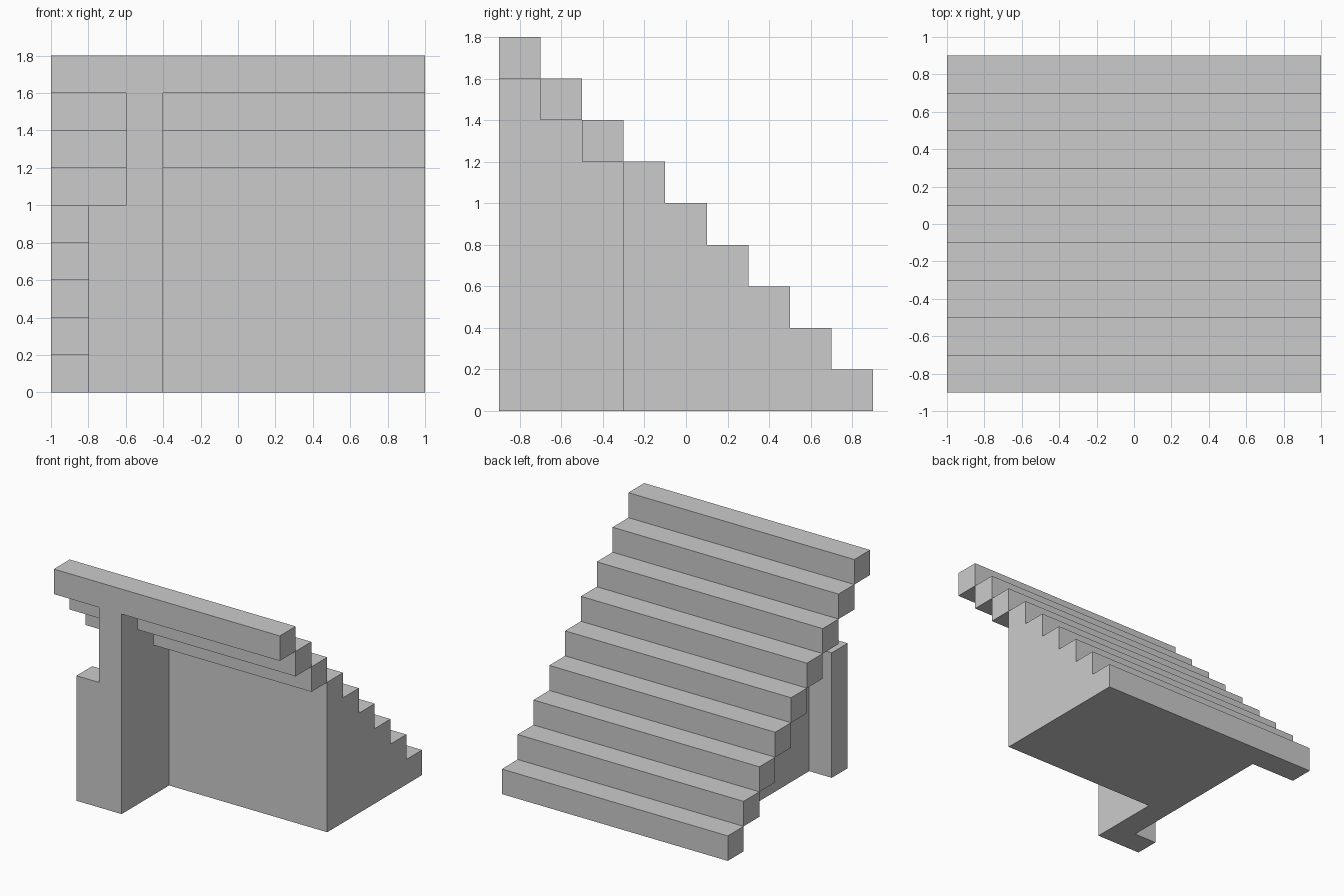
import bpy, bmesh
from mathutils import Vector

if "Cube" in bpy.data.objects:
    bpy.data.objects.remove(bpy.data.objects["Cube"])

U = 0.2                           # every part sits on a 0.2 unit grid
ORIGIN = Vector((-1.0, -0.9, 0.0))
STEPS = 9
solid = set()


def box(x, y, z):
    """Fill a block of grid cells given as (start, end) ranges."""
    solid.update((i, j, k) for i in range(*x) for j in range(*y) for k in range(*z))


for s in range(STEPS):
    row = STEPS - 1 - s           # the lowest step is at the back
    # Full-width tread
    box((0, 10), (row, row + 1), (s, s + 1))
    # Support below the tread: wide base at the back, narrow wall at the front
    box((2, 10) if row >= 3 else (2, 3), (row, row + 1), (0, s))

# Low corner post beside the wall
box((1, 2), (0, 1), (0, 5))

# Skin only the exposed cell sides so the parts join into one clean solid
bm = bmesh.new()
for cell in solid:
    for axis in range(3):
        for sign in (-1, 1):
            n = [0, 0, 0]
            n[axis] = sign
            if tuple(c + d for c, d in zip(cell, n)) in solid:
                continue
            a, b = Vector(), Vector()
            a[(axis + 1) % 3] = b[(axis + 2) % 3] = 0.5
            mid = Vector(cell) + Vector((0.5, 0.5, 0.5)) + Vector(n) * 0.5
            quad = [mid - a - b, mid + a - b, mid + a + b, mid - a + b]
            bm.faces.new([bm.verts.new(ORIGIN + p * U) for p in quad[::sign]])

# Weld and merge coplanar faces
bmesh.ops.remove_doubles(bm, verts=bm.verts, dist=0.001)
bmesh.ops.dissolve_limit(bm, angle_limit=0.02, verts=bm.verts, edges=bm.edges)
mesh = bpy.data.meshes.new("staircase")
bm.to_mesh(mesh)
bm.free()
bpy.context.collection.objects.link(bpy.data.objects.new("staircase", mesh))
